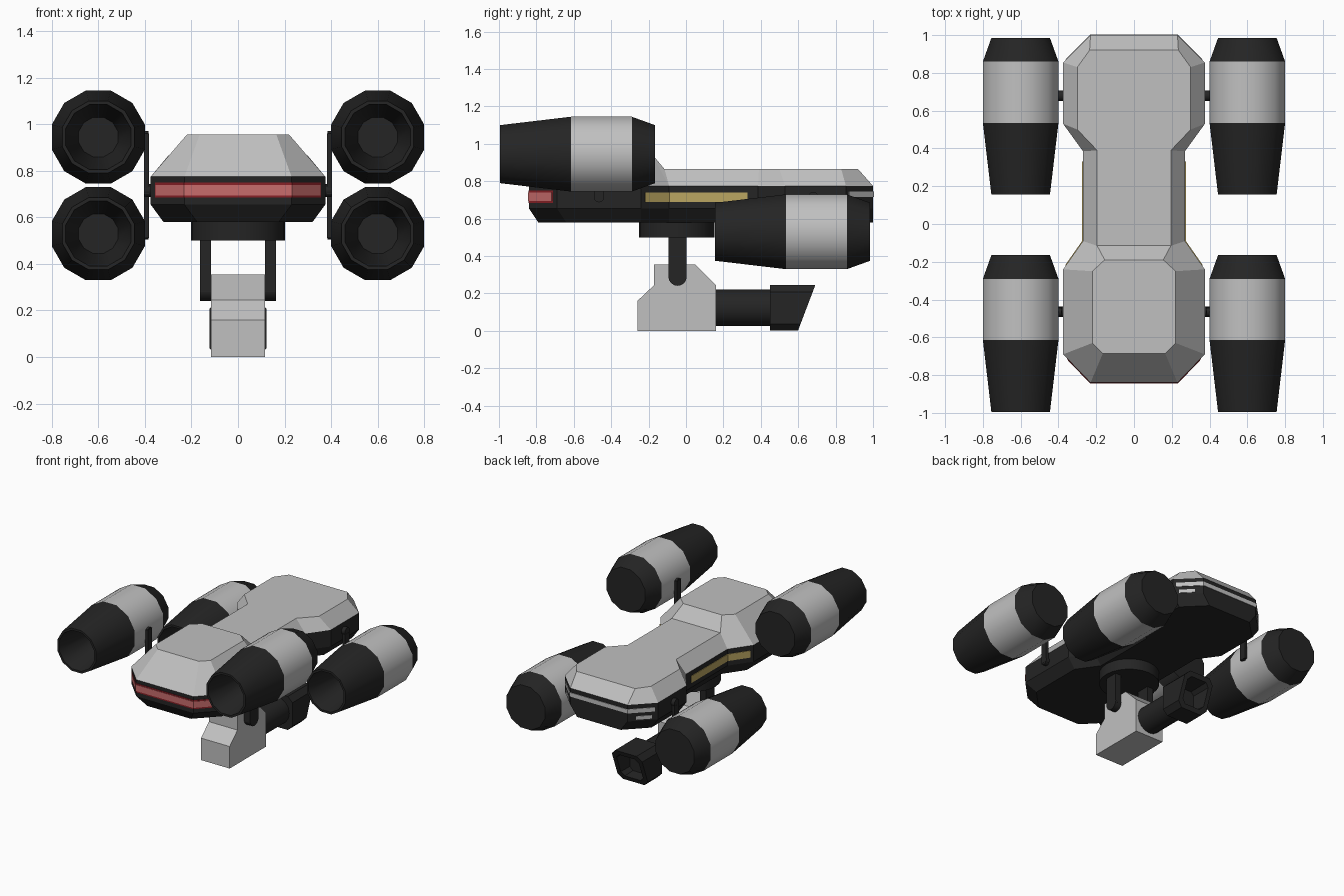
import bpy, bmesh, math
from mathutils import Matrix, Vector

cube = bpy.data.objects.get("Cube")
if cube:
    bpy.data.objects.remove(cube)


def material(name, r, g, b):
    m = bpy.data.materials.new(name)
    m.use_nodes = True
    m.diffuse_color = (r, g, b, 1)
    bsdf = next(n for n in m.node_tree.nodes if n.type == 'BSDF_PRINCIPLED')
    bsdf.inputs["Base Color"].default_value = (r, g, b, 1)
    bsdf.inputs["Roughness"].default_value = 0.7
    return m


GREY = material("light grey", 0.53, 0.53, 0.53)
BLACK = material("charcoal black", 0.018, 0.018, 0.018)
RED = material("soft red", 0.58, 0.15, 0.15)
DARK_RED = material("dark red", 0.25, 0.015, 0.02)
YELLOW = material("mustard yellow", 0.50, 0.38, 0.12)


def finish(name, bm, *mats, smooth=False):
    """Turn a bmesh into an object; smooth parts keep crisp creases."""
    bmesh.ops.remove_doubles(bm, verts=bm.verts, dist=1e-5)
    bmesh.ops.recalc_face_normals(bm, faces=bm.faces)
    if smooth:
        for f in bm.faces:
            f.smooth = True
        for e in bm.edges:
            f = e.link_faces
            if len(f) == 2:
                e.smooth = (e.calc_face_angle() < math.radians(35)
                            and f[0].material_index == f[1].material_index)
    me = bpy.data.meshes.new(name)
    bm.to_mesh(me)
    bm.free()
    for m in mats:
        me.materials.append(m)
    ob = bpy.data.objects.new(name, me)
    bpy.context.collection.objects.link(ob)
    return ob


def face(bm, verts):
    clean = []
    for v in verts:
        if all((v.co - c.co).length > 1e-5 for c in clean):
            clean.append(v)
    if len(clean) > 2:
        return bm.faces.new(clean)


def loft(bm, loops, caps=True):
    """Join closed rings of points; returns the vertex rings."""
    rings = [[bm.verts.new(p) for p in loop] for loop in loops]
    n = len(rings[0])
    for a, b in zip(rings, rings[1:]):
        for i in range(n):
            j = (i + 1) % n
            face(bm, [a[i], a[j], b[j], b[i]])
    if caps:
        face(bm, rings[0])
        face(bm, rings[-1])
    return rings


def mirrored(half):
    return half + [(-p[0], *p[1:]) for p in reversed(half)]


def box(name, lo, hi, mat):
    bm = bmesh.new()
    c = [(a + b) / 2 for a, b in zip(lo, hi)]
    s = [b - a for a, b in zip(lo, hi)]
    bmesh.ops.create_cube(bm, size=1, matrix=Matrix.Translation(c) @ Matrix.Diagonal((*s, 1)))
    return finish(name, bm, mat)


def rod(name, p, q, r, mat, sides=12):
    p, q = Vector(p), Vector(q)
    bm = bmesh.new()
    turn = (q - p).to_track_quat('Z', 'Y').to_matrix().to_4x4()
    bmesh.ops.create_cone(bm, cap_ends=True, segments=sides, radius1=r, radius2=r,
                          depth=(q - p).length, matrix=Matrix.Translation((p + q) / 2) @ turn)
    return finish(name, bm, mat, smooth=True)


# Hull outline, one side, rear to front
outline = [(0.23, 1.0), (0.375, 0.855), (0.375, 0.53), (0.27, 0.385),
           (0.27, -0.09), (0.375, -0.24), (0.375, -0.69), (0.23, -0.84)]

# Dark lower hull, tapered underneath
bm = bmesh.new()
under = [(x - 0.055, y + (0.05 if y < -0.6 else 0), 0.58) for x, y in outline]
rim = [(x, y, 0.655) for x, y in outline]
top = [(x, y, 0.775) for x, y in outline]
loft(bm, [mirrored(h) for h in (under, rim, top)])
finish("lower_hull", bm, BLACK)

# Grey upper shell with raised front cabin
bm = bmesh.new()
LOW, HIGH = 0.865, 0.955
base = [(x, y, 0.775) for x, y in outline]
base.insert(4, base[4])
roof = [(0.235, 0.92, LOW), (0.30, 0.83, LOW), (0.30, 0.50, LOW), (0.195, 0.39, LOW),
        (0.195, -0.115, LOW), (0.155, -0.19, HIGH), (0.22, -0.25, HIGH),
        (0.22, -0.63, HIGH), (0.165, -0.685, HIGH)]
rings = loft(bm, [mirrored(base), mirrored(roof)], caps=False)
t = rings[1]
n = len(t)
face(bm, t[:5] + t[n - 5:])
face(bm, [t[4], t[5], t[n - 6], t[n - 5]])
face(bm, t[5:n - 5])
finish("upper_shell", bm, GREY)


# Thin light strips that follow the hull wall
def strip(name, path, z0, z1, mat, thick):
    bm = bmesh.new()
    low = [bm.verts.new((x, y, z0)) for x, y in path]
    high = [bm.verts.new((x, y, z1)) for x, y in path]
    for i in range(len(path) - 1):
        bm.faces.new([low[i], low[i + 1], high[i + 1], high[i]])
    ob = bpy.data.meshes.new(name)
    bm.to_mesh(ob)
    bm.free()
    ob.materials.append(mat)
    ob = bpy.data.objects.new(name, ob)
    bpy.context.collection.objects.link(ob)
    mod = ob.modifiers.new("thickness", 'SOLIDIFY')
    mod.thickness = thick * 2
    mod.offset = 0
    mod.use_even_offset = True


nose = mirrored([(0.355, -0.71), (0.23, -0.84)])
strip("nose_light_border", nose, 0.685, 0.75, DARK_RED, 0.003)
strip("nose_light", mirrored([(0.35, -0.715), (0.23, -0.84)]), 0.695, 0.74, RED, 0.0049)
strip("tail_light", mirrored([(0.36, 0.87), (0.23, 1.0)]), 0.715, 0.745, GREY, 0.004)
for s, side in ((1, "left"), (-1, "right")):
    strip(side + "_tail_marker", [(s * 0.345, 0.885), (s * 0.27, 0.96)], 0.665, 0.69, GREY, 0.004)
    strip(side + "_waist_light", [(s * 0.27, 0.33), (s * 0.27, -0.09), (s * 0.361, -0.22)],
          0.69, 0.74, YELLOW, 0.004)


# Engine pods: hollow nozzle at the front, closed cap at the back
def pod(name, x, y, z):
    profile = [(0.30, 0.085), (0.0, 0.14), (0.0, 0.155), (0.38, 0.2), (0.705, 0.2), (0.83, 0.155)]
    sides = 12
    fix = 1 / math.cos(math.pi / sides)
    loops = []
    for d, r in profile:
        ring = []
        for i in range(sides):
            a = 2 * math.pi * (i + 0.5) / sides
            ring.append((x + r * fix * math.cos(a), y + d, z + r * fix * math.sin(a)))
        loops.append(ring)
    bm = bmesh.new()
    loft(bm, loops)
    for f in bm.faces:
        d = f.calc_center_median().y - y
        wide = all((Vector((v.co.x - x, v.co.z - z))).length > 0.2 for v in f.verts)
        f.material_index = 1 if wide and 0.38 < d < 0.705 else 0
    finish(name, bm, BLACK, GREY, smooth=True)


for s, side in ((1, "left"), (-1, "right")):
    for end, y0, z, arm_y in (("front", -0.995, 0.945, -0.465), ("rear", 0.155, 0.53, 0.68)):
        name = side + "_" + end
        pod(name + "_pod", s * 0.6, y0, z)
        # Pivot, swing arm and pod mount
        rod(name + "_pivot", (s * 0.35, arm_y, 0.715), (s * 0.402, arm_y, 0.715), 0.028, BLACK)
        xs = sorted((s * 0.382, s * 0.403))
        z0, z1 = sorted((0.70, z + (0.015 if z > 0.7 else -0.018)))
        box(name + "_swing_arm", (xs[0], arm_y - 0.025, z0), (xs[1], arm_y + 0.025, z1), BLACK)
        rod(name + "_pod_mount", (s * 0.385, arm_y, z), (s * 0.45, arm_y, z), 0.025, BLACK)

# Belly turret
TY = -0.045
rod("turret_ring", (0, TY - 0.005, 0.5), (0, TY - 0.005, 0.585), 0.202, BLACK, 24)
for s, side in ((1, "left"), (-1, "right")):
    xs = sorted((s * 0.115, s * 0.163))
    box(side + "_turret_arm", (xs[0], TY - 0.048, 0.28), (xs[1], TY + 0.048, 0.51), BLACK)
    rod(side + "_turret_hinge", (xs[0], TY, 0.29), (xs[1], TY, 0.29), 0.049, BLACK, 16)

# Turret housing from a side profile
bm = bmesh.new()
side = [(-0.26, 0), (-0.26, 0.16), (-0.17, 0.245), (-0.17, 0.355), (0.05, 0.355), (0.16, 0.245), (0.16, 0)]
loft(bm, [[(x, y, z) for y, z in side] for x in (-0.115, 0.115)])
finish("turret_housing", bm, GREY)

# Barrel and slanted hollow muzzle
rod("turret_barrel", (0, 0.15, 0.124), (0, 0.47, 0.124), 0.098, BLACK, 16)


def octagon(w, y, slant):
    h, c = w, w * 0.3
    pts = [(w, c - h), (w, h - c), (w - c, h), (c - w, h),
           (-w, h - c), (-w, c - h), (c - w, -h), (w - c, -h)]
    return [(px, y + slant * pz, 0.123 + pz) for px, pz in pts]


bm = bmesh.new()
loft(bm, [octagon(0.122, 0.45, 0), octagon(0.122, 0.645, 0.38),
          octagon(0.09, 0.645, 0.38), octagon(0.08, 0.53, 0)])
finish("turret_muzzle", bm, BLACK)
